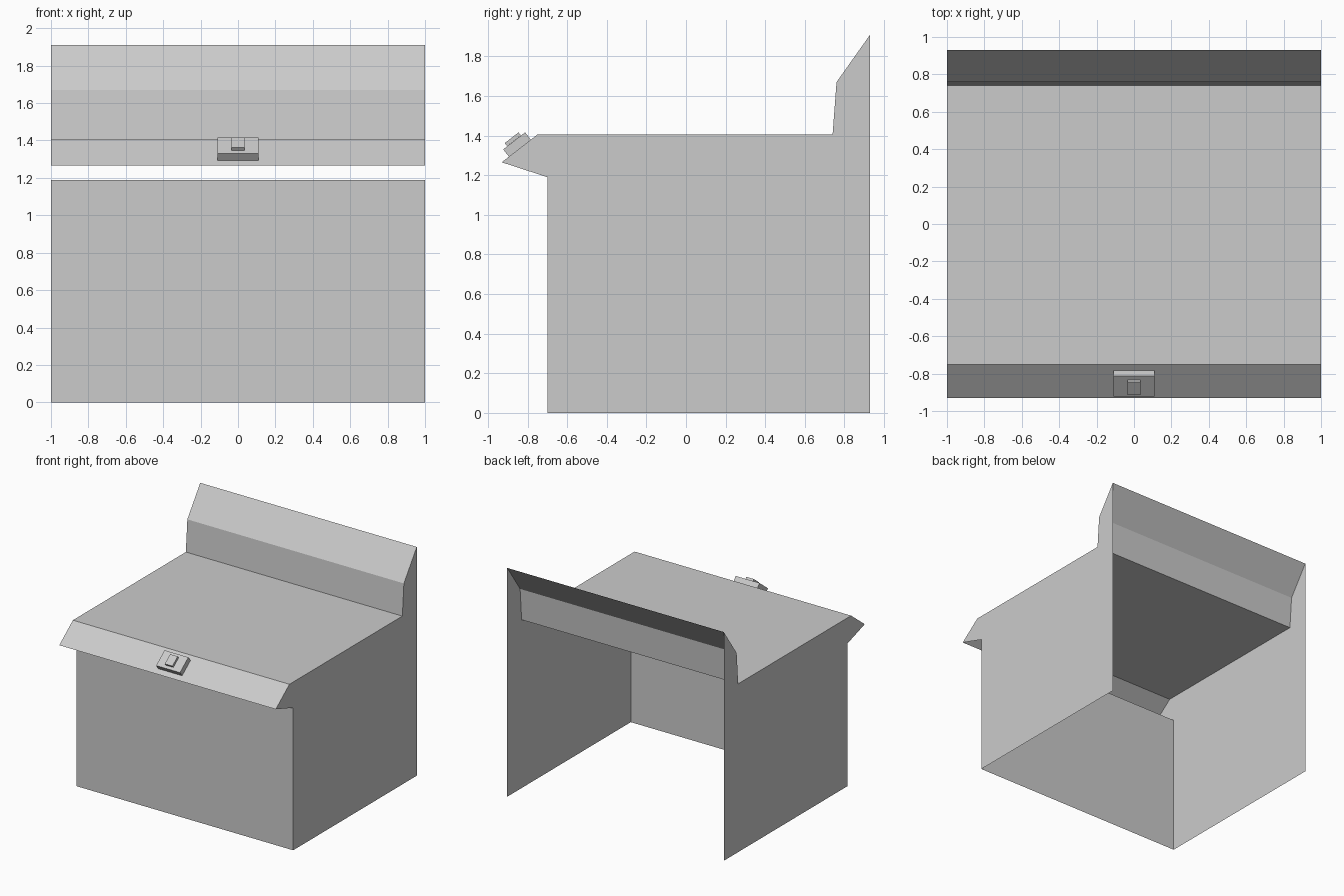
import bpy, math
from mathutils import Matrix, Vector

if "Cube" in bpy.data.objects:
    bpy.data.objects.remove(bpy.data.objects["Cube"])

# Side outline (y, z), from the front foot over the top to the back foot
OUTLINE = [(-0.70, 0), (-0.70, 1.19), (-0.93, 1.265), (-0.75, 1.405),
           (0.74, 1.405), (0.76, 1.67), (0.93, 1.91), (0.93, 0)]
HALF_W = 1.0


def sheet(name, points):
    mesh = bpy.data.meshes.new(name)
    mesh.from_pydata(points, [], [range(len(points))])
    obj = bpy.data.objects.new(name, mesh)
    bpy.context.collection.objects.link(obj)
    return obj


def panel(name, i):
    """Full-width sheet along outline segment i, facing outward."""
    (y0, z0), (y1, z1) = OUTLINE[i], OUTLINE[i + 1]
    return sheet(name, [(-HALF_W, y0, z0), (HALF_W, y0, z0),
                        (HALF_W, y1, z1), (-HALF_W, y1, z1)])


def block_on_slope(name, base, size):
    """Box resting on the sloped front lip, base = (y, z) of its underside centre."""
    (y0, z0), (y1, z1) = OUTLINE[2], OUTLINE[3]
    tilt = Matrix.Rotation(math.atan2(z1 - z0, y1 - y0), 4, 'X')
    centre = Vector((0, *base)) + tilt @ Vector((0, 0, size[2] / 2))
    bpy.ops.mesh.primitive_cube_add(size=1)
    obj = bpy.context.object
    obj.name = name
    obj.data.transform(Matrix.Translation(centre) @ tilt @ Matrix.Diagonal((*size, 1)))
    return obj


# Side walls
sheet("right_side", [(HALF_W, y, z) for y, z in reversed(OUTLINE)])
sheet("left_side", [(-HALF_W, y, z) for y, z in OUTLINE])

# Front, top and back panels; the lip underside, back and floor stay open
for name, i in (("front_panel", 0), ("front_lip", 2), ("counter_top", 3),
                ("back_riser", 4), ("back_slope", 5)):
    panel(name, i)

# Switch on the front lip
block_on_slope("switch_plate", (-0.8385, 1.336), (0.22, 0.14, 0.047))
block_on_slope("switch_button", (-0.868, 1.373), (0.07, 0.088, 0.02))
